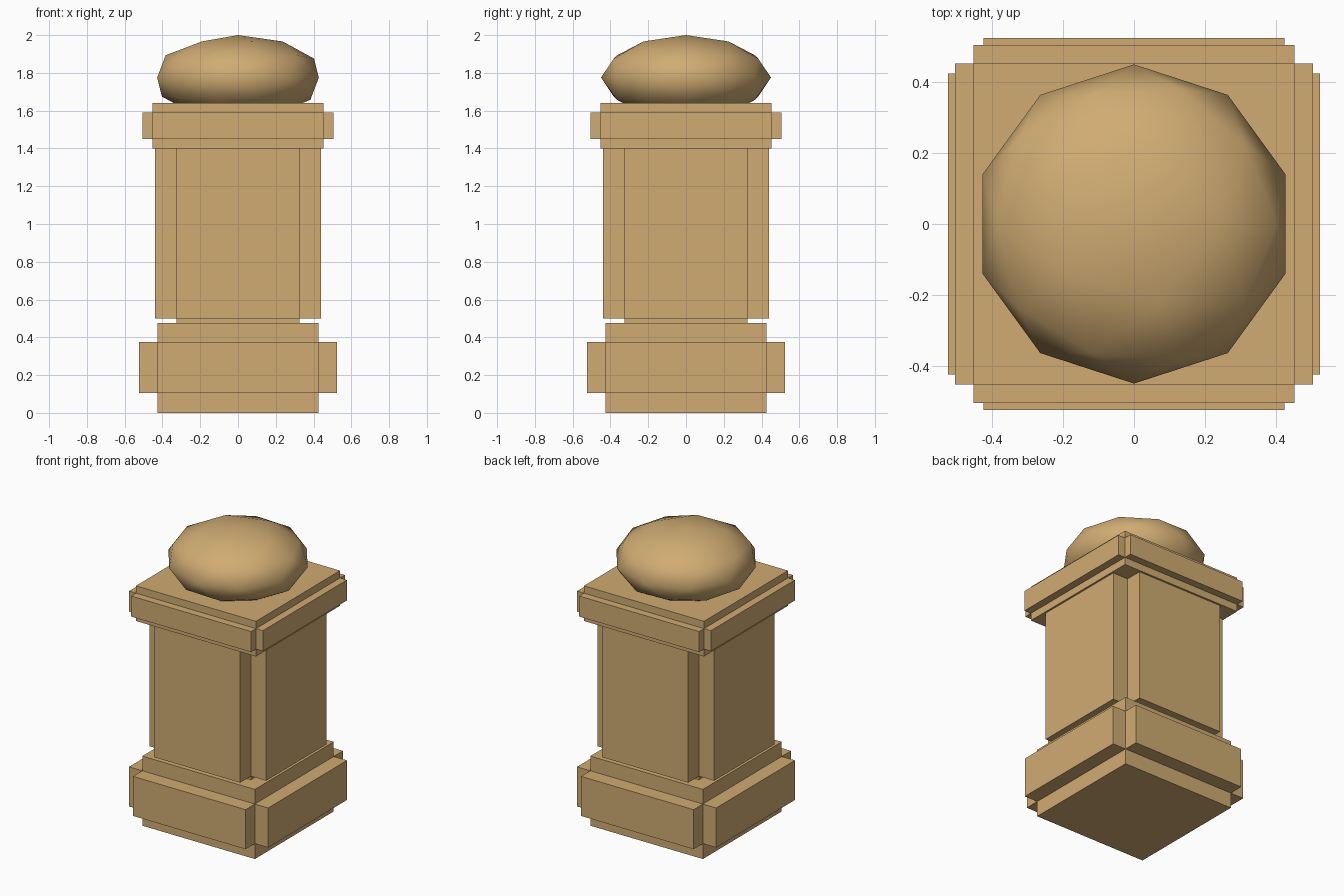
import bpy

cube = bpy.data.objects.get("Cube")
if cube:
    bpy.data.objects.remove(cube, do_unlink=True)

# Sandstone, the single colour
stone = bpy.data.materials.new("sandstone")
stone.use_nodes = True
colour = (0.63, 0.41, 0.17, 1)
stone.diffuse_color = colour
stone.node_tree.nodes["Principled BSDF"].inputs["Base Color"].default_value = colour


def box(name, half_x, half_y, bottom, top):
    bpy.ops.mesh.primitive_cube_add(size=2, location=(0, 0, (bottom + top) / 2))
    part = bpy.context.object
    part.name = name
    part.scale = (half_x, half_y, (top - bottom) / 2)
    bpy.ops.object.transform_apply(location=False, rotation=False, scale=True)
    part.data.materials.append(stone)


def tier(name, core, reach, bottom, top, band_bottom, band_top):
    """A square block with a raised slab on each of its four sides."""
    box(name + "_block", core, core, bottom, top)
    box(name + "_slab_across", reach, core, band_bottom, band_top)
    box(name + "_slab_through", core, reach, band_bottom, band_top)


# Stacked pillar tiers
tier("base", 0.425, 0.525, 0, 0.475, 0.105, 0.375)
tier("shaft", 0.325, 0.44, 0.475, 1.4, 0.5, 1.4)
tier("cap", 0.453, 0.505, 1.4, 1.64, 1.45, 1.59)

# Flattened ball finial, sunk into the cap
bpy.ops.mesh.primitive_ico_sphere_add(subdivisions=2, radius=0.45, location=(0, 0, 1.775))
finial = bpy.context.object
finial.name = "finial"
finial.scale.z = 0.5
bpy.ops.object.transform_apply(location=False, rotation=False, scale=True)
bpy.ops.object.shade_smooth()
finial.data.materials.append(stone)
